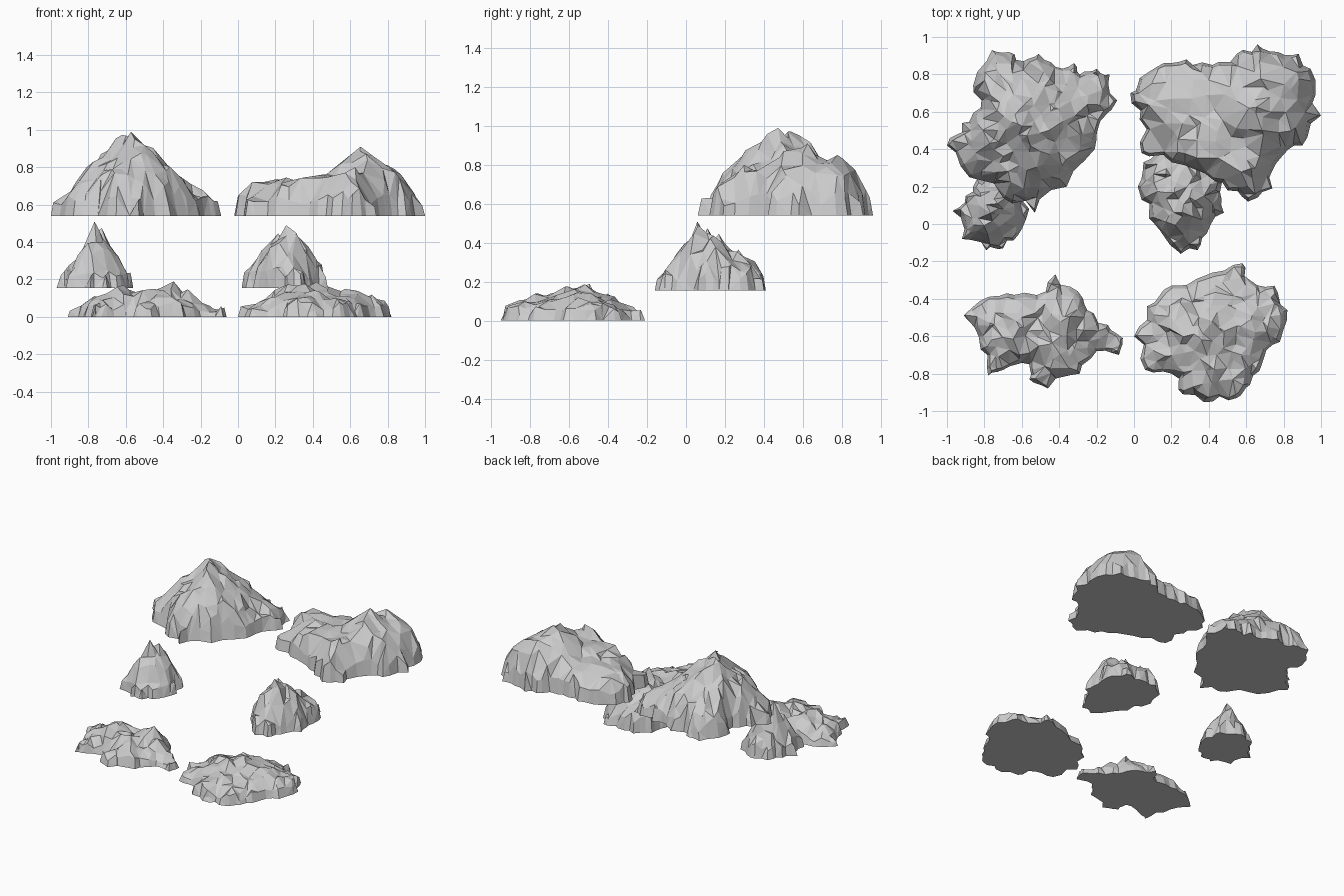
import bpy
import bmesh
import random
from mathutils import Vector, noise
from mathutils.geometry import delaunay_2d_cdt, intersect_point_line

default_cube = bpy.data.objects.get("Cube")
if default_cube:
    bpy.data.objects.remove(default_cube, do_unlink=True)

# One plain stone colour
stone = bpy.data.materials.new("stone_grey")
stone.use_nodes = True
stone_colour = (0.6, 0.6, 0.6, 1)
stone.diffuse_color = stone_colour
stone.node_tree.nodes["Principled BSDF"].inputs["Base Color"].default_value = stone_colour


def edge_distance(point, ring):
    """Shortest distance from a point to the closed outline."""
    best = 10.0
    for start, end in zip(ring, ring[1:] + ring[:1]):
        nearest, t = intersect_point_line(point, start, end)
        nearest = start.lerp(end, min(max(t, 0), 1))
        best = min(best, (Vector(point) - Vector(nearest)).length)
    return best


def is_inside(point, ring):
    """Even-odd test of a point against the closed outline."""
    inside = False
    for a, b in zip(ring, ring[1:] + ring[:1]):
        if (a.y > point.y) != (b.y > point.y):
            if point.x < a.x + (point.y - a.y) * (b.x - a.x) / (b.y - a.y):
                inside = not inside
    return inside


def craggy_ring(corners, rng):
    """Clockwise outline with two jagged points added on every edge."""
    ring = []
    points = [Vector(corner) for corner in corners]
    for start, end in zip(points, points[1:] + points[:1]):
        side = end - start
        outward = Vector((-side.y, side.x))
        ring.append(start)
        for t in (0.33, 0.67):
            ring.append(start.lerp(end, t + rng.uniform(-0.08, 0.08))
                        - outward * rng.uniform(-0.08, 0.2))
    return ring[::-1]


def scatter_points(ring, spacing, rng):
    """Jittered staggered grid of points kept clear of the outline."""
    xs, ys = [p.x for p in ring], [p.y for p in ring]
    found = []
    y, row = min(ys), 0
    while y < max(ys):
        x = min(xs) + (row % 2) * spacing / 2
        while x < max(xs):
            p = Vector((x + rng.uniform(-1, 1) * spacing * 0.42,
                        y + rng.uniform(-1, 1) * spacing * 0.42))
            if is_inside(p, ring) and edge_distance(p, ring) > spacing * 0.5:
                found.append(p)
            x += spacing
        y += spacing * 0.87
        row += 1
    return found


def build_rock(name, base, corners, peaks, spacing, steep, grit, seed):
    """Faceted crag: cliff edge rising to the highest of several cones."""
    rng = random.Random(seed)
    ring = craggy_ring(corners, rng)
    count = len(ring)

    # Cliff lip just inside the outline, then loose points over the top
    lip = []
    for i, p in enumerate(ring):
        along = ring[(i + 1) % count] - ring[i - 1]
        q = p + Vector((-along.y, along.x)).normalized() * rng.uniform(0.01, 0.025)
        if is_inside(q, ring):
            lip.append(q)
    points = ring + lip + scatter_points(ring, spacing, rng)
    points += [Vector(peak[:2]) for peak in peaks]
    border = [(i, (i + 1) % count) for i in range(count)]
    flat, _, faces, origins, _, _ = delaunay_2d_cdt(points, border, [], 1, 0.0001)

    def height(p):
        crag = max(top - slope * (p - Vector((px, py))).length
                   for px, py, top, slope in peaks)
        cliff = edge_distance(p, ring) * steep + 0.03
        # Broken blocks step the slope up and down
        block = noise.cell(Vector((p.x, p.y, seed)) * 10) * grit
        h = min(max(crag, 0.05), cliff) + block
        return max(h + rng.uniform(-1, 1) * grit, 0.025)

    bm = bmesh.new()
    verts = []
    summit = [Vector(peak[:2]) for peak in peaks]
    for p, source in zip(flat, origins):
        x, y, z = p.x, p.y, 0
        if not any(i < count for i in source):
            z = height(p)
            # Sideways shove makes overhangs in the rough cliffs
            if edge_distance(p, ring) > spacing * 0.5:
                x += rng.uniform(-0.5, 0.5) * grit
                y += rng.uniform(-0.5, 0.5) * grit
        for s, peak in zip(summit, peaks):
            if (p - s).length < 0.002:
                z = peak[2]
        verts.append(bm.verts.new((x, y, base + z)))
    for face in faces:
        bm.faces.new([verts[i] for i in face])

    # Close the flat underside
    rim = [e for e in bm.edges if e.is_boundary]
    bmesh.ops.holes_fill(bm, edges=rim, sides=0)
    bmesh.ops.recalc_face_normals(bm, faces=bm.faces)
    mesh = bpy.data.meshes.new(name)
    bm.to_mesh(mesh)
    bm.free()
    mesh.materials.append(stone)
    rock = bpy.data.objects.new(name, mesh)
    bpy.context.collection.objects.link(rock)


# Base levels of the three rows
LOW, MIDDLE, HIGH = 0, 0.155, 0.54

# Back row: tall peak and long ridge
build_rock("tall_peak_rock", HIGH, [
    (-.76, .93), (-.67, .92), (-.59, .87), (-.51, .91), (-.42, .84), (-.32, .86),
    (-.29, .8), (-.2, .83), (-.13, .8), (-.09, .66), (-.18, .55), (-.21, .4), (-.36, .2),
    (-.53, .06), (-.7, .14), (-.88, .25), (-1, .42), (-.92, .54), (-.82, .62), (-.86, .74)],
    [(-.57, .47, .45, 1), (-.6, .53, .43, .9), (-.55, .42, .41, .9), (-.66, .75, .26, .7),
     (-.42, .62, .29, .8), (-.75, .45, .26, .7), (-.25, .68, .16, .6), (-.5, .25, .24, .9)],
    .062, 3, .021, 3)
build_rock("long_ridge_rock", HIGH, [
    (-.02, .7), (.03, .78), (.16, .86), (.28, .88), (.42, .85), (.55, .91), (.66, .96),
    (.77, .92), (.88, .91), (.97, .77), (1, .58), (.9, .42), (.79, .36), (.74, .19),
    (.61, .12), (.5, .18), (.38, .27), (.2, .33), (.04, .38), (.03, .56)],
    [(.65, .62, .37, .75), (.68, .5, .33, .8), (.68, .78, .31, .7), (.8, .74, .27, .6),
     (.45, .5, .22, .2), (.2, .6, .185, .15), (.62, .3, .26, .9)],
    .08, 4, .015, 8)

# Middle row: narrow spire and broad spire
build_rock("narrow_spire_rock", MIDDLE, [
    (-.97, .07), (-.9, .15), (-.84, .24), (-.72, .27), (-.59, .2), (-.56, .08),
    (-.62, -.06), (-.7, -.13), (-.79, -.14), (-.92, -.08)],
    [(-.76, .06, .355, 1.7), (-.73, .11, .32, 1.7), (-.8, .0, .24, 1.5)],
    .052, 3.5, .019, 5)
build_rock("broad_spire_rock", MIDDLE, [
    (.02, .2), (.05, .33), (.15, .41), (.28, .4), (.4, .4), (.46, .32), (.46, .17),
    (.48, .06), (.39, -.05), (.34, -.14), (.25, -.16), (.17, -.08), (.08, .03)],
    [(.26, .06, .335, 1.3), (.22, .16, .29, 1.1), (.3, .14, .28, 1), (.17, .27, .21, .9),
     (.33, .26, .2, .9)],
    .055, 3.5, .019, 11)

# Front row: two low outcrops
build_rock("winding_outcrop_rock", LOW, [
    (-.91, -.49), (-.78, -.39), (-.68, -.37), (-.52, -.38), (-.42, -.27), (-.3, -.36),
    (-.25, -.46), (-.14, -.54), (-.06, -.61), (-.08, -.7), (-.2, -.68), (-.29, -.8),
    (-.46, -.88), (-.56, -.83), (-.56, -.75), (-.7, -.78), (-.78, -.81), (-.82, -.67)],
    [(-.35, -.5, .19, .6), (-.62, -.56, .17, .5), (-.45, -.65, .15, .45), (-.75, -.55, .09, .3)],
    .06, 1.5, .015, 7)
build_rock("round_outcrop_rock", LOW, [
    (0, -.6), (.07, -.44), (.2, -.33), (.42, -.26), (.58, -.21), (.62, -.3), (.75, -.33),
    (.82, -.46), (.78, -.63), (.69, -.73), (.62, -.86), (.55, -.93), (.42, -.95),
    (.26, -.91), (.2, -.8), (.06, -.78)],
    [(.42, -.53, .185, .4), (.34, -.6, .175, .4), (.57, -.55, .15, .35), (.4, -.75, .13, .35)],
    .06, 1.3, .016, 9)
